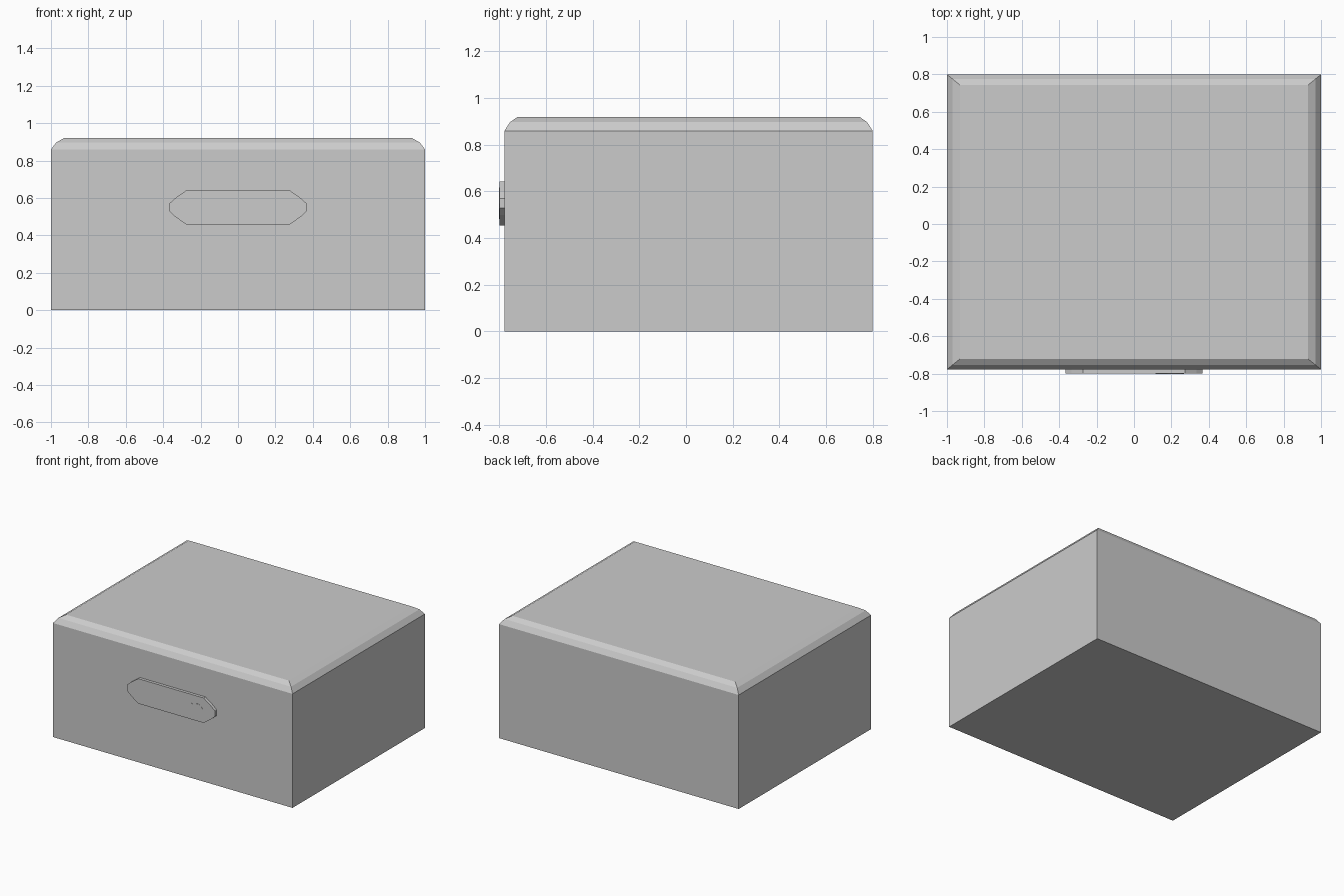
import bpy, bmesh, math

if "Cube" in bpy.data.objects:
    bpy.data.objects.remove(bpy.data.objects["Cube"])

Y0, Y1 = -0.778, 0.80   # front and back of the box


def make_object(name, bm):
    bmesh.ops.recalc_face_normals(bm, faces=bm.faces)
    mesh = bpy.data.meshes.new(name)
    bm.to_mesh(mesh)
    bm.free()
    obj = bpy.data.objects.new(name, mesh)
    bpy.context.collection.objects.link(obj)
    return obj


def stacked_box(name, levels):
    """Closed box from rectangular rings: (x inset, y inset, z)."""
    bm = bmesh.new()
    rings = []
    for ix, iy, z in levels:
        x, a, b = 1 - ix, Y0 + iy, Y1 - iy
        rings.append([bm.verts.new(p) for p in
                      ((-x, a, z), (x, a, z), (x, b, z), (-x, b, z))])
    for lo, hi in zip(rings, rings[1:]):
        for i in range(4):
            j = (i + 1) % 4
            bm.faces.new((lo[i], lo[j], hi[j], hi[i]))
    bm.faces.new(rings[0])
    bm.faces.new(rings[-1])
    return make_object(name, bm)


def front_plate(name, outline, y_front, y_back):
    """Extrude an x-z outline along y."""
    bm = bmesh.new()
    face = bm.faces.new([bm.verts.new((x, y_front, z)) for x, z in outline])
    ext = bmesh.ops.extrude_face_region(bm, geom=[face])["geom"]
    bmesh.ops.translate(bm, vec=(0, y_back - y_front, 0),
                        verts=[v for v in ext if isinstance(v, bmesh.types.BMVert)])
    return make_object(name, bm)


# Box with a two-step bevelled top rim
stacked_box("box_body", [(0, 0, 0), (0, 0, 0.86), (0.029, 0.024, 0.897),
                         (0.07, 0.057, 0.92)])

# Lock plate with tapered ends, mirrored in both directions
zc = 0.549
quarter = [(0.367, 0.021), (0.335, 0.05), (0.273, 0.094)]
right = [(x, -z) for x, z in reversed(quarter)] + quarter
outline = [(x, zc + z) for x, z in right] + [(-x, zc - z) for x, z in right]
front_plate("lock_plate", outline, -0.80, Y0 + 0.002)

# Keyhole marking: round head with a flared tail
head = [(0.225 + 0.042 * math.cos(math.radians(a)),
         zc + 0.038 * math.sin(math.radians(a))) for a in range(-135, 136, 45)]
keyhole = [(0.115, zc - 0.068), (0.18, zc - 0.025)] + head[1:-1] \
    + [(0.18, zc + 0.025), (0.115, zc + 0.068)]
front_plate("keyhole", keyhole, -0.801, -0.795)
